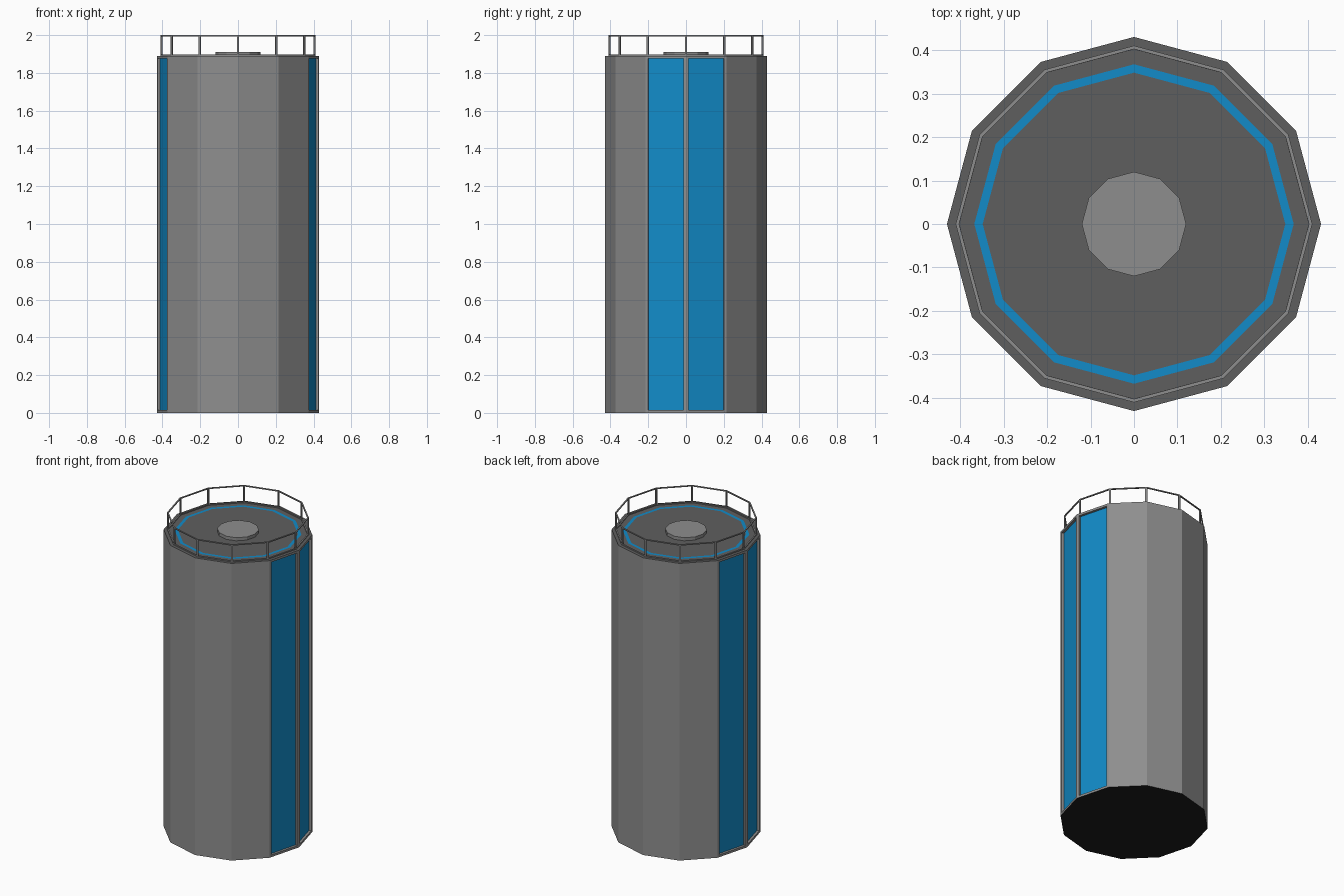
import bpy
import bmesh
from mathutils import Matrix

SIDES = 12
COS_HALF = 0.966   # corner radius to flat-side distance
BODY_H = 1.89

if "Cube" in bpy.data.objects:
    bpy.data.objects.remove(bpy.data.objects["Cube"], do_unlink=True)


def material(name, rgb):
    m = bpy.data.materials.new(name)
    m.use_nodes = True
    m.diffuse_color = (*rgb, 1)
    m.node_tree.nodes["Principled BSDF"].inputs["Base Color"].default_value = (*rgb, 1)
    return m


GREY, DARK, BLUE, BLACK = range(4)
MATS = [material("grey_metal", (0.27, 0.27, 0.27)),
        material("dark_deck", (0.114, 0.114, 0.114)),
        material("blue_paint", (0.006, 0.26, 0.58)),
        material("black_base", (0.012, 0.012, 0.012))]


def prism(bm, radius, z0, z1, caps=True):
    bmesh.ops.create_cone(bm, cap_ends=caps, segments=SIDES, radius1=radius,
                          radius2=radius, depth=z1 - z0,
                          matrix=Matrix.Translation((0, 0, (z0 + z1) / 2)))
    bm.normal_update()


def finish(bm, name):
    mesh = bpy.data.meshes.new(name)
    bm.to_mesh(mesh)
    bm.free()
    for m in MATS:
        mesh.materials.append(m)
    obj = bpy.data.objects.new(name, mesh)
    bpy.context.collection.objects.link(obj)
    return obj


# Tank body: grey walls, dark deck with a blue painted ring, black underside
bm = bmesh.new()
prism(bm, 0.43, 0, BODY_H)
top = next(f for f in bm.faces if f.normal.z > 0.9)
bottom = next(f for f in bm.faces if f.normal.z < -0.9)
top.material_index = DARK
bottom.material_index = BLACK
panels = [f for f in bm.faces if abs(f.normal.x) > 0.9]
bmesh.ops.inset_region(bm, faces=[top], thickness=0.065 * COS_HALF)
ring = bmesh.ops.inset_region(bm, faces=[top], thickness=0.02 * COS_HALF)
for f in ring["faces"]:
    f.material_index = BLUE

# Recessed blue panels on the two walls at each side
bmesh.ops.inset_individual(bm, faces=panels, thickness=0.02)
bmesh.ops.inset_individual(bm, faces=panels, thickness=0.0, depth=-0.015)
for f in panels:
    f.material_index = BLUE
bmesh.ops.remove_doubles(bm, verts=bm.verts, dist=0.00001)
finish(bm, "tank_body")

# Hatch in the middle of the deck
bm = bmesh.new()
prism(bm, 0.12, BODY_H, BODY_H + 0.02)
finish(bm, "roof_hatch")

# Railing: a thin wall with one opening cut in every side
bm = bmesh.new()
prism(bm, 0.41, BODY_H, 2.0, caps=False)
walls = list(bm.faces)
bmesh.ops.inset_individual(bm, faces=walls, thickness=0.009)
bmesh.ops.delete(bm, geom=walls, context="FACES")
railing = finish(bm, "railing")
solid = railing.modifiers.new("thickness", "SOLIDIFY")
solid.thickness = 0.008
solid.offset = -1
